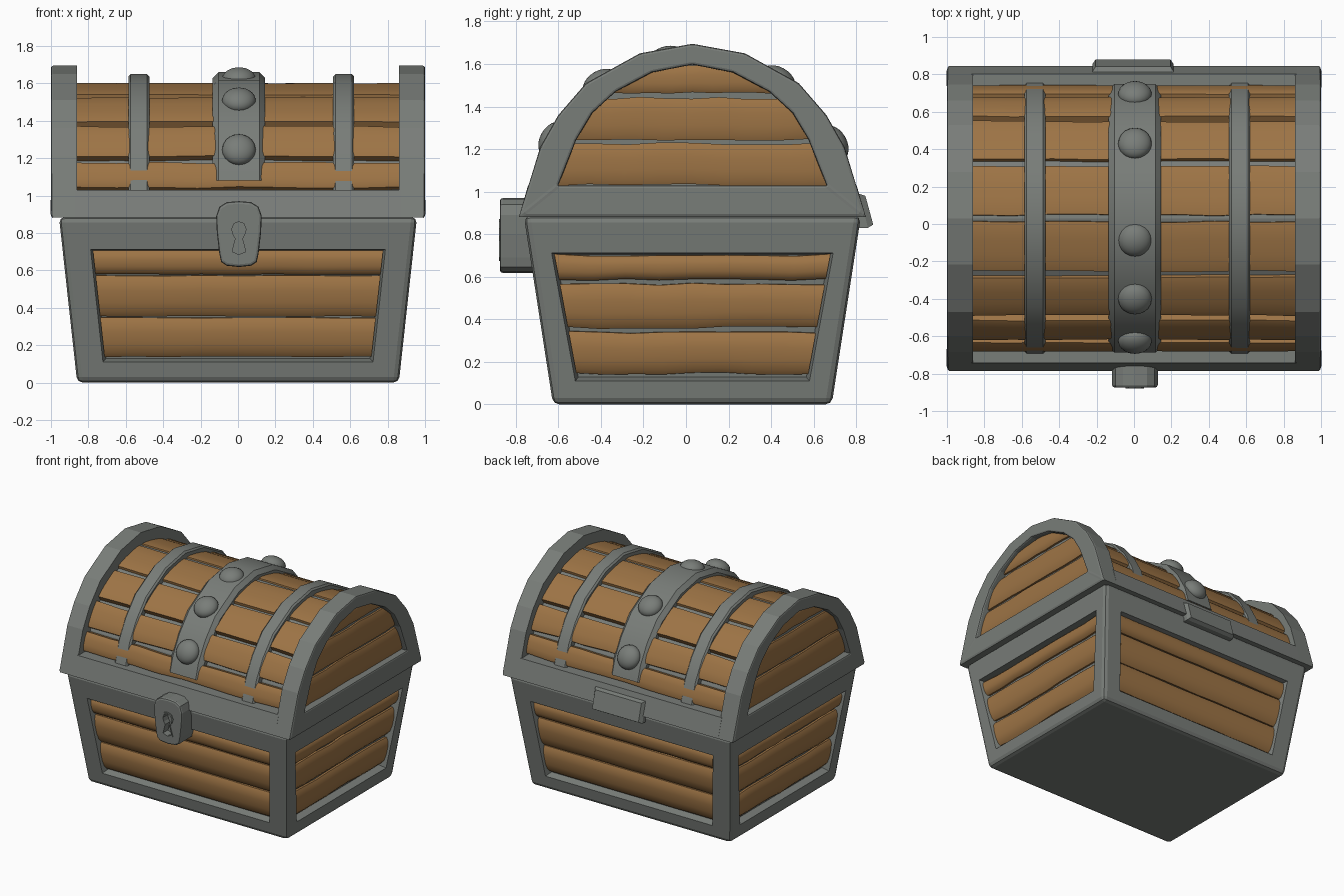
import bpy, bmesh, math, random
from mathutils import Vector

if "Cube" in bpy.data.objects:
    bpy.data.objects.remove(bpy.data.objects["Cube"])

random.seed(4)
CY = 0.03  # depth centre of the chest body


def material(name, col):
    m = bpy.data.materials.new(name)
    m.diffuse_color = (*col, 1)
    m.use_nodes = True
    m.node_tree.nodes["Principled BSDF"].inputs["Base Color"].default_value = m.diffuse_color
    return m


IRON = material("grey iron", (0.19, 0.205, 0.19))
WOOD = material("brown wood", (0.34, 0.175, 0.06))


def finish(name, bm, mat, smooth=False):
    bmesh.ops.recalc_face_normals(bm, faces=bm.faces[:])
    me = bpy.data.meshes.new(name)
    bm.to_mesh(me)
    bm.free()
    me.materials.append(mat)
    ob = bpy.data.objects.new(name, me)
    bpy.context.collection.objects.link(ob)
    if smooth:
        bpy.ops.object.select_all(action='DESELECT')
        ob.select_set(True)
        bpy.context.view_layer.objects.active = ob
        bpy.ops.object.shade_smooth_by_angle(angle=math.radians(35))
    return ob


def loft(name, loops, mat, closed=False, bevel=None, width=0.02, smooth=False):
    """Skin a row of equal loops; bevel is a test that picks edges to soften."""
    bm = bmesh.new()
    rows = [[bm.verts.new(p) for p in lp] for lp in loops]
    n = len(rows[0])
    pairs = list(zip(rows, rows[1:])) + ([(rows[-1], rows[0])] if closed else [])
    for a, b in pairs:
        for i in range(n):
            j = (i + 1) % n
            bm.faces.new((a[i], a[j], b[j], b[i]))
    if not closed:
        bm.faces.new(rows[0][::-1])
        bm.faces.new(rows[-1])
    if bevel:
        bmesh.ops.recalc_face_normals(bm, faces=bm.faces[:])
        es = [e for e in bm.edges if all(bevel(v.co) for v in e.verts)]
        bmesh.ops.bevel(bm, geom=es, offset=width, segments=2, profile=0.5, affect='EDGES')
    return finish(name, bm, mat, smooth)


def cut(ob, cutter):
    cutter.hide_render = True
    cutter.hide_viewport = True
    m = ob.modifiers.new("cut", 'BOOLEAN')
    m.operation = 'DIFFERENCE'
    m.solver = 'EXACT'
    m.object = cutter


def plank(name, a, b, c, d, bulge=0.02, skirt=0.04, wave=0.006):
    """Convex board on the quad a b c d (anticlockwise from outside)."""
    a, b, c, d = map(Vector, (a, b, c, d))
    n = (b - a).cross(d - a).normalized()
    prof = [(0, -skirt), (0, 0), (0.12, 0.65), (0.35, 1), (0.65, 1), (0.88, 0.65), (1, 0), (1, -skirt)]
    loops = []
    for k in range(9):
        lo, hi = a.lerp(b, k / 8), d.lerp(c, k / 8)
        up = (hi - lo).normalized()
        lo = lo + up * random.uniform(0, wave)
        hi = hi - up * random.uniform(0, wave)
        loops.append([lo.lerp(hi, v) + n * (h if h < 0 else h * bulge) for v, h in prof])
    return loft(name, loops, WOOD, smooth=True)


# ---- tapered base -------------------------------------------------------
H = 0.885
def hx(z): return 0.86 + 0.097 * z / H
def hy(z): return 0.655 + 0.137 * z / H
def quad(z): return [(sx * hx(z), CY + sy * hy(z), z) for sx, sy in ((-1, -1), (1, -1), (1, 1), (-1, 1))]

base = loft("chest_base", [quad(0), quad(H)], IRON, bevel=lambda p: True, width=0.03)


def wall(side, u, z, out=0.0):
    """Point on a wall; u is the horizontal position to the right from outside."""
    return {"front": (u, CY - hy(z) - out, z), "back": (-u, CY + hy(z) + out, z),
            "right": (hx(z) + out, CY + u, z), "left": (-hx(z) - out, CY - u, z)}[side]


for side in ("front", "back", "right", "left"):
    wide = side in ("front", "back")
    def half(z): return hx(z) - 0.15 if wide else hy(z) - 0.125 + 0.03 * z
    def panel(out, s):
        z0, z1 = 0.11 + s, 0.712 - s * 0.4
        return [wall(side, u, z, out) for u, z in
                ((-half(z0) + s, z0), (half(z0) - s, z0), (half(z1) - s, z1), (-half(z1) + s, z1))]
    cut(base, loft(side + "_panel_cutter", [panel(0.03, -0.01), panel(0, 0), panel(-0.055, 0.018)], IRON))
    # three boards in each recess
    gap = 0.004 if wide else 0.009
    for i, (z0, z1) in enumerate(((0.135, 0.35), (0.35, 0.575), (0.575, 0.712))):
        z0, z1 = z0 + gap / 2, z1 - gap / 2
        w0, w1 = half(z0) - 0.012, half(z1) - 0.012
        plank(f"{side}_board_{i}", *(wall(side, u, z, -0.04) for u, z in
              ((-w0, z0), (w0, z0), (w1, z1), (-w1, z1))), bulge=0.026, skirt=0.03,
              wave=0.004 if wide else 0.012)

# ---- domed lid ----------------------------------------------------------
def mirror(half_pts):
    return [(-y, z) for y, z in half_pts] + half_pts[-2::-1]

OUTER = mirror([(0.815, 0.882), (0.715, 1.21), (0.63, 1.36), (0.5, 1.51), (0.247, 1.65), (0, 1.695)])
INNER = mirror([(0.63, 1.03), (0.545, 1.245), (0.47, 1.37), (0.36, 1.47), (0.19, 1.56), (0, 1.597)])


def arch(d, zmin=None):
    """Dome outline moved inward by d, with its feet trimmed at zmin."""
    pts = [Vector(p) for p in OUTER]
    nrm = [Vector((-(b - a).y, (b - a).x)).normalized() for a, b in zip(pts, pts[1:])]
    res = []
    for i, p in enumerate(pts):
        m0, m1 = nrm[max(i - 1, 0)], nrm[min(i, len(nrm) - 1)]
        m = (m0 + m1).normalized()
        res.append(p - m * d / m.dot(m0))
    if zmin:
        for e, f in ((0, 1), (-1, -2)):
            res[e] = res[e].lerp(res[f], (zmin - res[e].y) / (res[f].y - res[e].y))
    return res


def at_x(x, pts): return [(x, CY + p[0], p[1]) for p in pts]

loft("lid_core", [at_x(-0.88, arch(0.1)), at_x(0.88, arch(0.1))], IRON)
band = [(-0.815, 0.882), (0.815, 0.882), (0.772, 1.03), (-0.772, 1.03)]
loft("lid_band", [at_x(-0.87, band), at_x(0.87, band)], IRON)

for s, side in ((1, "right"), (-1, "left")):
    # rim arch and its backing
    loft(side + "_lid_arch", [at_x(s * 0.86, OUTER), at_x(s, OUTER), at_x(s, INNER),
         at_x(s * 0.86, INNER)], IRON, closed=True, bevel=lambda p: abs(p.x) > 0.99, width=0.012)
    loft(side + "_lid_backing", [at_x(s * 0.87, arch(0.06)), at_x(s * 0.935, arch(0.06))], IRON)
    # boards in the arched end, tucked behind the rim
    for i, (z0, z1, w0, w1) in enumerate(((1.025, 1.232, 0.65, 0.6), (1.237, 1.445, 0.565, 0.5),
                                          (1.458, 1.6, 0.4, 0.31))):
        plank(f"{side}_lid_end_board_{i}", *((s * 0.95, CY + s * u, z) for u, z in
              ((-w0, z0), (w0, z0), (w1, z1), (-w1, z1))), bulge=0.015, skirt=0.03, wave=0.012)

# boards over the dome
ROOF = mirror([(0.715, 1.025), (0.658, 1.195), (0.535, 1.385), (0.3, 1.535), (0, 1.605)])
for i, (p, q) in enumerate(zip(ROOF, ROOF[1:])):
    p, q = Vector(p), Vector(q)
    t = (q - p).normalized() * 0.014
    p, q = p + t, q - t
    plank(f"lid_board_{i}", (-0.865, CY + p.x, p.y), (0.865, CY + p.x, p.y),
          (0.865, CY + q.x, q.y), (-0.865, CY + q.x, q.y), bulge=0.012, skirt=0.045, wave=0.01)


# straps over the dome
def strap(name, x, w, d, chamfer, zmin):
    top, mid, low = arch(d, zmin), arch(d + chamfer, zmin), arch(0.12, zmin)
    loops = []
    for t, m, l in zip(top, mid, low):
        sec = [(-w, l), (-w, m), (-w + chamfer, t), (w - chamfer, t), (w, m), (w, l)]
        loops.append([(x + u, CY + p.x, p.y) for u, p in sec])
    return loft(name, loops, IRON, smooth=True)

strap("right_strap", 0.565, 0.056, 0.045, 0.012, 1.02)
strap("left_strap", -0.53, 0.056, 0.045, 0.012, 1.02)
strap("centre_strap", 0.005, 0.14, 0.035, 0.03, 1.08)

# domed studs on the centre strap
line = arch(0.035)
for i, y in enumerate((-0.655, -0.43, -0.115, 0.4, 0.665)):
    a, b = next((a, b) for a, b in zip(line, line[1:]) if a.x <= y <= b.x)
    p = a.lerp(b, (y - a.x) / (b.x - a.x))
    bm = bmesh.new()
    bmesh.ops.create_uvsphere(bm, u_segments=20, v_segments=12, radius=0.09)
    stud = finish(f"stud_{i}", bm, IRON, smooth=True)
    stud.scale = (1, 1, 0.68)
    stud.location = (0.005, CY + p.x, p.y - (0.015 if i == 2 else 0))
    stud.rotation_euler.x = math.atan2((b - a).y, (b - a).x)

# ---- lock and hinge -----------------------------------------------------
half_lock = [(0, 0.97), (0.065, 0.965), (0.105, 0.94), (0.122, 0.89), (0.118, 0.8), (0.105, 0.69),
             (0.095, 0.645), (0.065, 0.625), (0, 0.618)]
def outline(h, y): return [(0.005 + x, y, z) for x, z in h + [(-x, z) for x, z in h[-2:0:-1]]]

lock = loft("lock_plate", [outline(half_lock, -0.7), outline(half_lock, -0.875)], IRON,
            bevel=lambda p: p.y < -0.87, width=0.014)
hole = [(0, 0.86), (0.026, 0.85), (0.038, 0.82), (0.03, 0.79), (0.018, 0.77), (0.036, 0.7), (0, 0.685)]
rim = [(x * 1.3, 0.772 + (z - 0.772) * 1.13) for x, z in hole]
loft("keyhole_rim", [outline(rim, -0.865), outline(rim, -0.88), outline(hole, -0.88),
     outline(hole, -0.865)], IRON, closed=True)
cut(lock, loft("keyhole_cutter", [outline(hole, -0.9), outline(hole, -0.82)], IRON))

def hinge_quad(w, y0, z0, y1, z1):
    return [(-0.005 - w, y0, z0), (-0.005 + w, y0, z0), (-0.005 + w, y1, z1), (-0.005 - w, y1, z1)]

loft("hinge_plate", [hinge_quad(0.217, 0.78, 0.83, 0.74, 0.99), hinge_quad(0.217, 0.855, 0.83, 0.815, 0.99),
     hinge_quad(0.2, 0.88, 0.845, 0.843, 0.98)], IRON)
